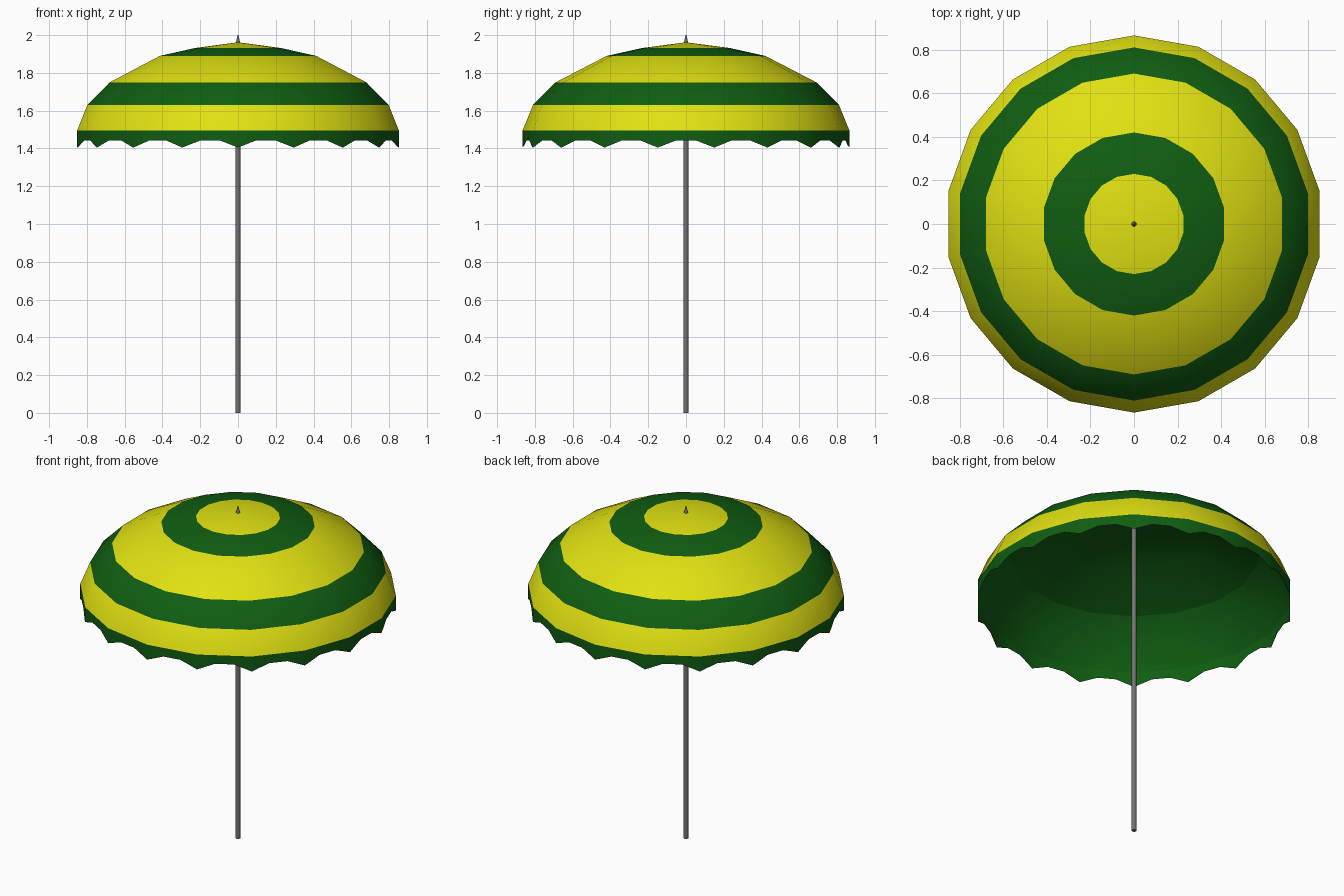
import bpy, bmesh, math

if "Cube" in bpy.data.objects:
    bpy.data.objects.remove(bpy.data.objects["Cube"])

SIDES = 18


def material(name, rgb):
    m = bpy.data.materials.new(name)
    m.diffuse_color = (*rgb, 1.0)
    m.use_nodes = True
    m.node_tree.nodes["Principled BSDF"].inputs["Base Color"].default_value = m.diffuse_color
    return m


YELLOW = material("yellow fabric", (0.75, 0.75, 0.006))
GREEN = material("green fabric", (0.005, 0.11, 0.006))
METAL = material("grey metal", (0.17, 0.17, 0.17))


def finish(bm, name, mats, smooth=True):
    mesh = bpy.data.meshes.new(name)
    for f in bm.faces:
        f.smooth = smooth
    bm.to_mesh(mesh)
    bm.free()
    for m in mats:
        mesh.materials.append(m)
    ob = bpy.data.objects.new(name, mesh)
    bpy.context.collection.objects.link(ob)
    return ob


def spot(r, z, i):
    a = math.pi / 2 + 2 * math.pi * i / SIDES
    return (r * math.cos(a), r * math.sin(a), z)


# Canopy profile: radius, height, from the crown down to the rim
PROFILE = [(0.23, 1.932), (0.42, 1.89), (0.69, 1.75), (0.81, 1.63), (0.865, 1.495)]
APEX = 1.962


def dome(name, mats, rule, inset=0.0, inside=False):
    bm = bmesh.new()
    tip = bm.verts.new((0, 0, APEX - inset))
    rings = [[bm.verts.new(spot(r - inset, z - inset, i)) for i in range(SIDES)]
             for r, z in PROFILE]
    for i in range(SIDES):
        j = (i + 1) % SIDES
        bm.faces.new((tip, rings[0][i], rings[0][j])).material_index = rule(0)
        for k in range(len(rings) - 1):
            f = bm.faces.new((rings[k][i], rings[k + 1][i], rings[k + 1][j], rings[k][j]))
            f.material_index = rule(k + 1)
    if inside:
        bmesh.ops.reverse_faces(bm, faces=bm.faces[:])
        # crease under the middle of the dome
        for i in range(SIDES):
            bm.edges.get((rings[2][i], rings[2][(i + 1) % SIDES])).smooth = False
    return finish(bm, name, mats)


dome("canopy", [YELLOW, GREEN], lambda band: band % 2)
dome("canopy_lining", [GREEN], lambda band: 0, 0.004, True)


# Scalloped valance: points hang at the ribs, shallow arches between them
def valance(name, r, inside):
    bm = bmesh.new()
    top, low = [], []
    for i in range(SIDES):
        a, b = spot(r, 0, i), spot(r, 0, i + 1)
        for t, z in ((0, 1.405), (0.33, 1.443), (0.67, 1.443)):
            x, y = a[0] + (b[0] - a[0]) * t, a[1] + (b[1] - a[1]) * t
            top.append(bm.verts.new((x, y, 1.495)))
            low.append(bm.verts.new((x, y, z)))
    n = len(top)
    for i in range(n):
        j = (i + 1) % n
        bm.faces.new((top[i], low[i], low[j], top[j]))
    if inside:
        bmesh.ops.reverse_faces(bm, faces=bm.faces[:])
    return finish(bm, name, [GREEN])


valance("valance", 0.865, False)
valance("valance_lining", 0.861, True)


# Pole and pointed finial
def rod(name, r1, r2, z1, z2):
    bm = bmesh.new()
    bmesh.ops.create_cone(bm, cap_ends=True, segments=12, radius1=r1, radius2=r2, depth=z2 - z1)
    bmesh.ops.translate(bm, verts=bm.verts[:], vec=(0, 0, (z1 + z2) / 2))
    ob = finish(bm, name, [METAL])
    bpy.context.view_layer.objects.active = ob
    ob.select_set(True)
    bpy.ops.object.shade_smooth_by_angle(angle=math.radians(40))
    ob.select_set(False)


rod("pole", 0.013, 0.013, 0.0, 1.955)
rod("finial", 0.014, 0.002, 1.95, 2.0)
